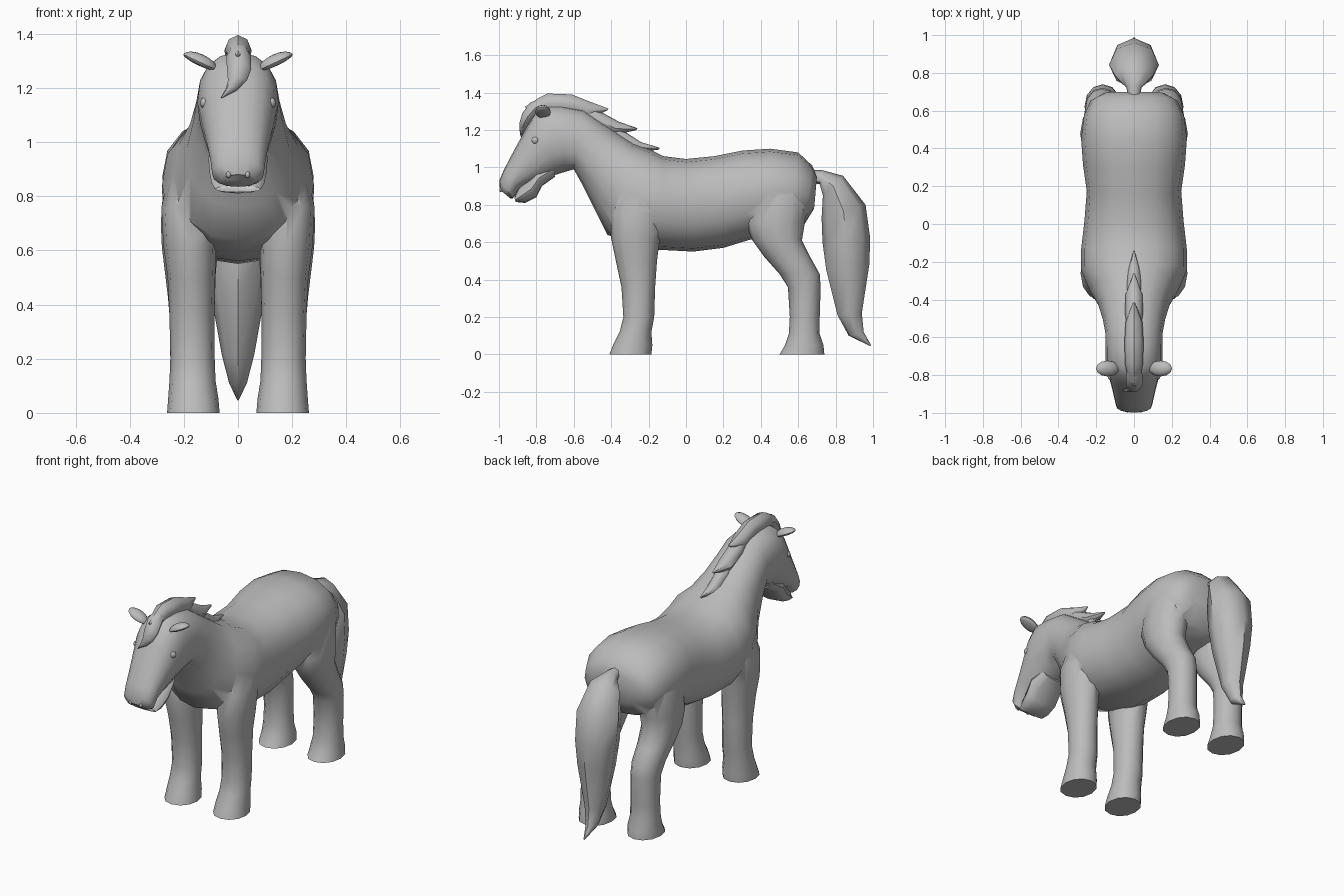
import bpy, bmesh, math
from mathutils import Matrix, Vector


def material(name, value):
    m = bpy.data.materials.new(name)
    m.diffuse_color = (value, value, value, 1)
    return m


GREY = material("grey_coat", 0.5)
PALE = material("pale_lip", 0.85)


def finish(name, bm):
    bmesh.ops.recalc_face_normals(bm, faces=bm.faces)
    me = bpy.data.meshes.new(name)
    bm.to_mesh(me)
    bm.free()
    me.materials.append(GREY)
    ob = bpy.data.objects.new(name, me)
    bpy.context.collection.objects.link(ob)
    return ob


def loft(name, rings, sides=16, power=2.0):
    """Skin rings of (y0, z0, y1, z1, half width, x centre)."""
    bm = bmesh.new()
    loops = []
    for y0, z0, y1, z1, w, *cx in rings:
        x = cx[0] if cx else 0
        loop = []
        for i in range(sides):
            a = 2 * math.pi * i / sides
            c, s = math.cos(a), math.sin(a)
            c = math.copysign(abs(c) ** (2 / power), c)
            s = math.copysign(abs(s) ** (2 / power), s)
            loop.append(bm.verts.new((x + w * s, (y0 + y1) / 2 + (y0 - y1) / 2 * c,
                                      (z0 + z1) / 2 + (z0 - z1) / 2 * c)))
        loops.append(loop)
    for a, b in zip(loops, loops[1:]):
        for i in range(sides):
            j = (i + 1) % sides
            bm.faces.new((a[i], a[j], b[j], b[i]))
    bm.faces.new(loops[0])
    bm.faces.new(loops[-1])
    return finish(name, bm)


def blob(name, loc, size, turn=0.0, flat=1.0):
    """Scaled ball, optionally with a flattened underside."""
    bm = bmesh.new()
    bmesh.ops.create_uvsphere(bm, u_segments=12, v_segments=8, radius=1)
    for v in bm.verts:
        if v.co.z < 0:
            v.co.z *= flat
        v.co = Vector((v.co.x * size[0], v.co.y * size[1], v.co.z * size[2]))
    bmesh.ops.transform(bm, matrix=Matrix.Translation(loc) @ Matrix.Rotation(turn, 4, 'Y'),
                        verts=bm.verts)
    return finish(name, bm)


# Trunk, neck and head in one skin, from rump to upper lip
body = loft("body", [
    (0.70, 0.95, 0.685, 0.78, 0.16),
    (0.675, 1.01, 0.63, 0.69, 0.23),
    (0.60, 1.08, 0.55, 0.66, 0.265),
    (0.45, 1.10, 0.45, 0.64, 0.28),
    (0.30, 1.09, 0.33, 0.61, 0.27),
    (0.15, 1.06, 0.20, 0.57, 0.25),
    (0.00, 1.045, 0.04, 0.55, 0.262),
    (-0.12, 1.06, -0.15, 0.56, 0.28),
    (-0.20, 1.10, -0.29, 0.59, 0.28),
    (-0.28, 1.13, -0.42, 0.64, 0.235),
    (-0.37, 1.19, -0.48, 0.76, 0.19),
    (-0.46, 1.25, -0.55, 0.90, 0.165),
    (-0.55, 1.31, -0.60, 0.99, 0.152),
    (-0.66, 1.33, -0.65, 0.975, 0.15),
    (-0.75, 1.33, -0.70, 0.96, 0.15),
    (-0.81, 1.29, -0.74, 0.94, 0.142),
    (-0.86, 1.20, -0.78, 0.92, 0.13),
    (-0.92, 1.09, -0.83, 0.905, 0.115),
    (-0.975, 0.985, -0.89, 0.885, 0.102),
    (-0.998, 0.93, -0.925, 0.835, 0.095),
    (-0.995, 0.88, -0.94, 0.835, 0.065),
], 16, 2.25)

# Lower jaw with a pale lip edge
jaw = loft("lower_jaw", [
    (-0.72, 1.03, -0.70, 0.95, 0.08),
    (-0.80, 0.99, -0.77, 0.90, 0.11),
    (-0.855, 0.93, -0.80, 0.84, 0.105),
    (-0.895, 0.89, -0.86, 0.81, 0.098),
    (-0.918, 0.838, -0.91, 0.815, 0.085),
], 12, 2.3)
jaw.data.materials.append(PALE)
for f in jaw.data.polygons:
    if len(f.vertices) > 4 and f.center.y < -0.85:
        f.material_index = 1

# Legs: (z, front y, back y, half width, x centre)
FRONT = [(0, -0.41, -0.185, 0.097, 0.165), (0.05, -0.39, -0.18, 0.093, 0.165),
         (0.12, -0.355, -0.185, 0.085, 0.168), (0.20, -0.335, -0.17, 0.082, 0.168),
         (0.36, -0.345, -0.165, 0.083, 0.17), (0.50, -0.375, -0.155, 0.088, 0.172),
         (0.62, -0.40, -0.14, 0.098, 0.178), (0.76, -0.40, -0.12, 0.10, 0.183),
         (0.92, -0.34, -0.14, 0.07, 0.175)]
HIND = [(0, 0.50, 0.74, 0.097, 0.165), (0.05, 0.53, 0.735, 0.093, 0.165),
        (0.11, 0.55, 0.715, 0.085, 0.168), (0.20, 0.555, 0.715, 0.082, 0.168),
        (0.36, 0.545, 0.72, 0.083, 0.17), (0.43, 0.50, 0.715, 0.087, 0.172),
        (0.52, 0.42, 0.665, 0.094, 0.176), (0.61, 0.355, 0.62, 0.104, 0.177),
        (0.70, 0.32, 0.635, 0.11, 0.175), (0.85, 0.34, 0.65, 0.105, 0.17),
        (0.98, 0.42, 0.60, 0.07, 0.16)]
for rows in (FRONT, HIND):
    for side in (-1, 1):
        leg = loft("leg", [(a, z, b, z, w, side * x) for z, a, b, w, x in rows], 12, 2.1)
        # Weld each leg into the trunk
        mod = body.modifiers.new("weld", 'BOOLEAN')
        mod.operation, mod.solver, mod.object = 'UNION', 'EXACT', leg
        bpy.context.view_layer.objects.active = body
        bpy.ops.object.modifier_apply(modifier=mod.name)
        bpy.data.objects.remove(leg)

# Tail
loft("tail", [
    (0.67, 0.985, 0.66, 0.92, 0.03),
    (0.73, 0.985, 0.715, 0.91, 0.04),
    (0.84, 0.955, 0.732, 0.85, 0.10),
    (0.96, 0.80, 0.725, 0.73, 0.132),
    (0.985, 0.62, 0.73, 0.60, 0.125),
    (0.98, 0.48, 0.75, 0.45, 0.105),
    (0.94, 0.22, 0.81, 0.21, 0.06),
    (0.95, 0.12, 0.87, 0.10, 0.033),
    (0.99, 0.05, 0.985, 0.045, 0.003),
], 8)

# Mane: three overlapping pointed tufts
loft("mane_crest", [
    (-0.86, 1.325, -0.855, 1.315, 0.005),
    (-0.79, 1.37, -0.80, 1.28, 0.035),
    (-0.74, 1.395, -0.74, 1.29, 0.048),
    (-0.61, 1.39, -0.62, 1.29, 0.05),
    (-0.51, 1.35, -0.53, 1.25, 0.045),
    (-0.415, 1.315, -0.42, 1.305, 0.006),
], 8)
loft("mane_middle", [
    (-0.57, 1.35, -0.58, 1.27, 0.03),
    (-0.46, 1.30, -0.49, 1.21, 0.048),
    (-0.36, 1.245, -0.39, 1.17, 0.045),
    (-0.26, 1.21, -0.265, 1.20, 0.005),
], 8)
loft("mane_lower", [
    (-0.42, 1.25, -0.44, 1.18, 0.03),
    (-0.34, 1.20, -0.37, 1.12, 0.042),
    (-0.24, 1.135, -0.27, 1.08, 0.034),
    (-0.14, 1.105, -0.145, 1.095, 0.003),
], 8)

# Forelock sweeping across the brow
loft("forelock", [
    (-0.75, 1.385, -0.74, 1.31, 0.03),
    (-0.835, 1.345, -0.78, 1.29, 0.045, 0.002),
    (-0.875, 1.29, -0.82, 1.25, 0.045, 0.004),
    (-0.89, 1.24, -0.85, 1.215, 0.035, -0.002),
    (-0.89, 1.20, -0.865, 1.185, 0.022, -0.025),
    (-0.885, 1.165, -0.88, 1.163, 0.003, -0.06),
], 8)

# Ears, eyes and nostrils on both sides
for side, tag in ((-1, "left"), (1, "right")):
    blob("ear_" + tag, (side * 0.14, -0.765, 1.295), (0.068, 0.042, 0.03),
         -side * math.radians(25), 0.45)
    blob("eye_" + tag, (side * 0.123, -0.805, 1.145), (0.017, 0.02, 0.02))
    blob("nostril_" + tag, (side * 0.035, -0.99, 0.88), (0.009, 0.008, 0.012))

# Smooth shading with crisp hard edges
bpy.ops.object.select_all(action='SELECT')
bpy.context.view_layer.objects.active = body
bpy.ops.object.shade_smooth_by_angle(angle=math.radians(45))
